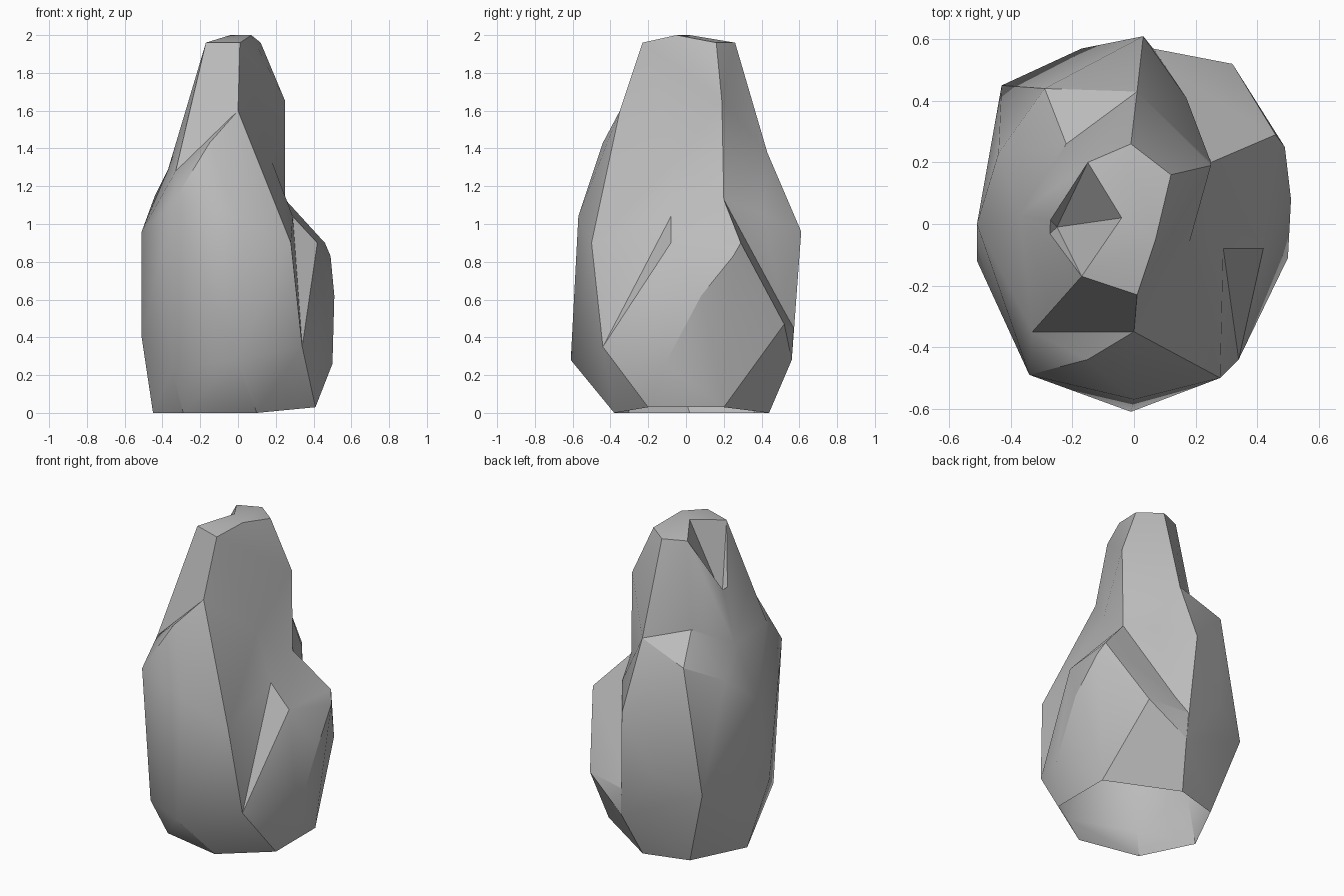
import bpy
import bmesh
from mathutils import Vector

default_cube = bpy.data.objects.get("Cube")
if default_cube:
    bpy.data.objects.remove(default_cube, do_unlink=True)

# Plain grey stone
stone = bpy.data.materials.new("grey_stone")
stone.use_nodes = True
stone_colour = (0.5, 0.5, 0.5, 1)
stone.diffuse_color = stone_colour
for node in stone.node_tree.nodes:
    if node.type == 'BSDF_PRINCIPLED':
        node.inputs["Base Color"].default_value = stone_colour
        node.inputs["Roughness"].default_value = 0.9


def chunk(name, corners):
    """Make a convex lump of stone from its corners, given in hundredths."""
    bm = bmesh.new()
    for corner in corners:
        bm.verts.new(Vector(corner) / 100)
    hull = bmesh.ops.convex_hull(bm, input=bm.verts[:])
    loose = {v for v in hull["geom_interior"] + hull["geom_unused"]
             if isinstance(v, bmesh.types.BMVert)}
    bmesh.ops.delete(bm, geom=list(loose), context='VERTS')
    bmesh.ops.recalc_face_normals(bm, faces=bm.faces[:])
    mesh = bpy.data.meshes.new(name)
    bm.to_mesh(mesh)
    bm.free()
    mesh.materials.append(stone)
    obj = bpy.data.objects.new(name, mesh)
    bpy.context.collection.objects.link(obj)
    return obj


def combine(target, other, operation):
    """Apply a boolean to the target and remove the used-up lump."""
    modifier = target.modifiers.new("combine", 'BOOLEAN')
    modifier.operation = operation
    modifier.solver = 'EXACT'
    modifier.object = other
    bpy.context.view_layer.objects.active = target
    bpy.ops.object.modifier_apply(modifier=modifier.name)
    bpy.data.objects.remove(other, do_unlink=True)


def open_base(obj):
    """Remove the faces the rock stands on, leaving it hollow below."""
    bm = bmesh.new()
    bm.from_mesh(obj.data)
    base = [f for f in bm.faces
            if f.normal.z < -0.9 and f.calc_center_median().z < 0.06]
    bmesh.ops.delete(bm, geom=base, context='FACES')
    bm.to_mesh(obj.data)
    bm.free()


# Corners shared by neighbouring lumps
saddle = (25, 20, 113)
front_notch = (34, -44, 35)
notch_top = (29, -8, 104)
hump_crest = [(1, 43, 138), (-22, 26, 143), (-37, 3, 129)]
shoulder = [(0, -35, 160), (18, -6, 133), (-33, -35, 128), saddle]
side_corners = [(-51, 0, 96), (-51, -12, 40), (-45, 2, 0)]
front_foot = (10, -38, 0)
back_feet = [(0, 44, 0), (-28, 36, 0)]

# Tall spire
spire_top = [(-17, -17, 196), (1, -23, 196), (7, -5, 200), (-4, 2, 200),
             (12, 16, 196), (-1, 26, 196), (-15, 20, 196)]
rock = chunk("rock", spire_top + shoulder + hump_crest
             + [(25, 19, 165), (-27, -26, 155)])

# Shallow hollow beside the summit
hollow = chunk("summit_hollow", [(-4, 2, 200), (-15, 20, 196), (-17, -17, 196),
                                 (-25, -1, 155), (-4, 2, 220),
                                 (-50, 25, 220), (-50, -25, 220)])
hollow.hide_render = True
combine(rock, hollow, 'DIFFERENCE')

# Front mass
front = chunk("front_mass", shoulder + side_corners + back_feet + [
    (-37, 3, 129), (-15, -44, 143), (28, -50, 90), (0, -57, 104),
    (-1, -61, 28), (-34, -49, 112), (-35, -39, 23), (-29, -30, 0),
    front_notch, notch_top, front_foot])
combine(rock, front, 'UNION')

# Rounded hump at the back
hump = chunk("back_hump", hump_crest + side_corners + back_feet + [
    (-29, 44, 127), (-44, 23, 115), (3, 61, 96), (-17, 57, 60),
    (-43, 45, 49), (7, 56, 28), (17, 41, 105), saddle, front_foot])
combine(rock, hump, 'UNION')

# Bulge on the left flank
bulge = chunk("side_bulge", back_feet + [
    saddle, front_notch, notch_top, front_foot,
    (42, -8, 90), (46, 29, 90), (49, 25, 83), (51, 8, 62), (50, -11, 26),
    (32, 52, 47), (6, 57, 45), (7, 56, 28), (41, -20, 3), (41, 20, 3)])
combine(rock, bulge, 'UNION')
open_base(rock)

# Soft shading with crisp creases
bpy.ops.object.select_all(action='DESELECT')
rock.select_set(True)
bpy.context.view_layer.objects.active = rock
bpy.ops.object.shade_smooth_by_angle(angle=0.52)
